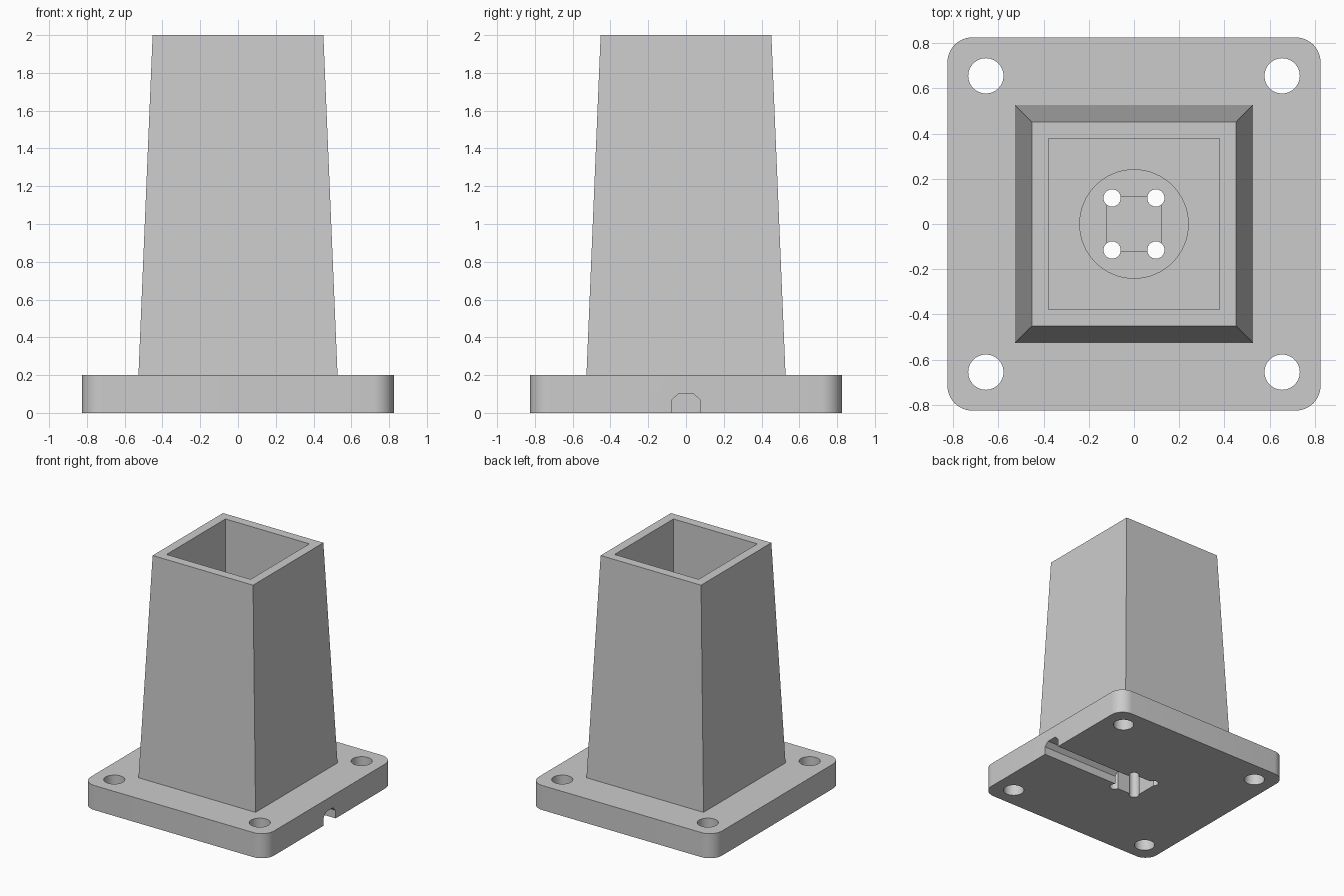
import bpy, bmesh, math
from mathutils import Vector

if "Cube" in bpy.data.objects:
    bpy.data.objects.remove(bpy.data.objects["Cube"], do_unlink=True)

# One flat grey for the whole stand
grey = bpy.data.materials.new("light grey")
grey.use_nodes = True
colour = (0.6, 0.6, 0.6, 1)
grey.diffuse_color = colour
grey.node_tree.nodes["Principled BSDF"].inputs["Base Color"].default_value = colour


def loft(name, lower, upper):
    """Closed solid between two matching loops of points."""
    bm = bmesh.new()
    a = [bm.verts.new(p) for p in lower]
    b = [bm.verts.new(p) for p in upper]
    n = len(a)
    bm.faces.new(a)
    bm.faces.new(b)
    for i in range(n):
        j = (i + 1) % n
        bm.faces.new((a[i], a[j], b[j], b[i]))
    bmesh.ops.recalc_face_normals(bm, faces=bm.faces)
    mesh = bpy.data.meshes.new(name)
    bm.to_mesh(mesh)
    bm.free()
    mesh.materials.append(grey)
    obj = bpy.data.objects.new(name, mesh)
    bpy.context.collection.objects.link(obj)
    return obj


def square(half, z):
    return [(half, half, z), (-half, half, z), (-half, -half, z), (half, -half, z)]


def circle(r, z, x=0, y=0, n=48):
    return [(x + r * math.cos(math.tau * i / n), y + r * math.sin(math.tau * i / n), z)
            for i in range(n)]


def rounded_square(half, r, z, steps=10):
    pts = []
    for k in range(4):
        for i in range(steps + 1):
            t = math.pi / 2 * (k + i / steps)
            mid = math.pi / 2 * (k + 0.5)
            cx = math.copysign(half - r, math.cos(mid))
            cy = math.copysign(half - r, math.sin(mid))
            pts.append((cx + r * math.cos(t), cy + r * math.sin(t), z))
    return pts


def cut(obj, *cutters):
    """Subtract each cutter, then throw the cutter away."""
    for c in cutters:
        c.hide_render = True
        mod = obj.modifiers.new("cut", 'BOOLEAN')
        mod.operation, mod.solver, mod.object = 'DIFFERENCE', 'EXACT', c
        graph = bpy.context.evaluated_depsgraph_get()
        mesh = bpy.data.meshes.new_from_object(obj.evaluated_get(graph))
        obj.modifiers.clear()
        obj.data = mesh
        bpy.data.objects.remove(c, do_unlink=True)


def hole_cutters(r, dx, dy, low, high):
    """Four round cutters mirrored about both axes."""
    return [loft("hole_cutter", circle(r, low, sx * dx, sy * dy), circle(r, high, sx * dx, sy * dy))
            for sx in (-1, 1) for sy in (-1, 1)]


BASE_TOP, FLOOR, TOP = 0.2, 0.3, 2.0

# Base plate with mounting holes, underside pocket and cable channel
base = loft("base_plate", rounded_square(0.825, 0.11, 0), rounded_square(0.825, 0.11, BASE_TOP))
cut(base, *hole_cutters(0.078, 0.655, 0.655, -0.1, 0.5))
cut(base, loft("pocket_cutter", square(0.122, -0.1), square(0.122, 0.5)))
channel = [(-0.078, -0.1), (-0.078, 0.065), (-0.042, 0.1),
           (0.042, 0.1), (0.078, 0.065), (0.078, -0.1)]
cut(base, loft("channel_cutter", [(0.05, y, z) for y, z in channel],
               [(1.0, y, z) for y, z in channel]))
cut(base, *hole_cutters(0.038, 0.097, 0.115, -0.1, 0.5))

# Tapered hollow tower with stepped recesses and small holes in its floor
tower = loft("tower", square(0.527, BASE_TOP), square(0.452, TOP))
cut(tower,
    loft("hollow_cutter", square(0.378, FLOOR), square(0.378, TOP + 0.1)),
    loft("round_recess_cutter", circle(0.24, FLOOR - 0.04, n=64), circle(0.24, FLOOR + 0.1, n=64)),
    loft("square_recess_cutter", square(0.122, FLOOR - 0.06), square(0.122, FLOOR + 0.1)))
cut(tower, *hole_cutters(0.038, 0.097, 0.115, 0.1, 0.5))

# Smooth the round walls, keep the edges sharp
bpy.ops.object.select_all(action='DESELECT')
for part in (base, tower):
    part.select_set(True)
    bpy.context.view_layer.objects.active = part
bpy.ops.object.shade_smooth_by_angle(angle=math.radians(30))
